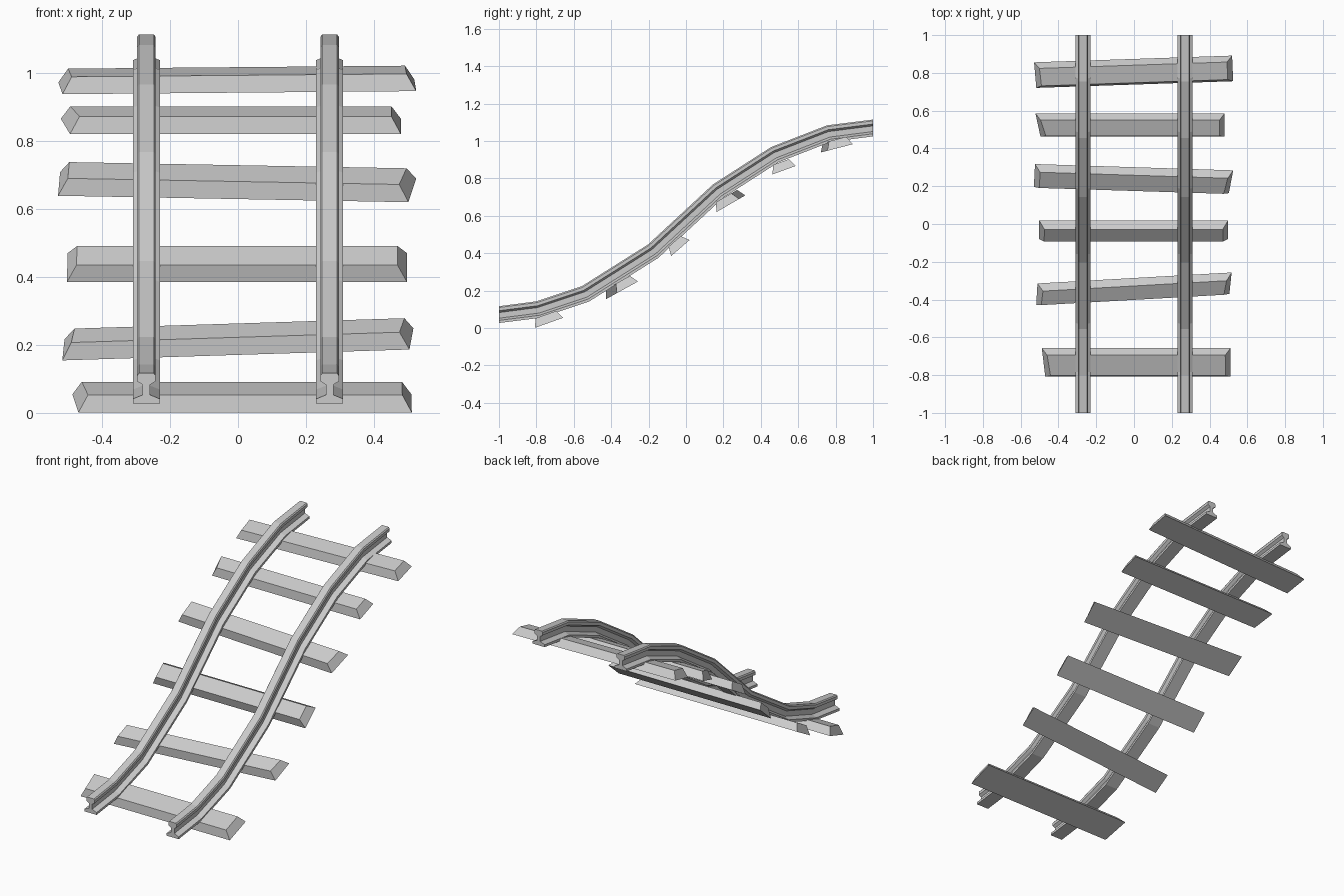
import bpy, bmesh
from math import radians, cos
from mathutils import Vector, Matrix

if "Cube" in bpy.data.objects:
    bpy.data.objects.remove(bpy.data.objects["Cube"])


def make_object(name, bm):
    bmesh.ops.recalc_face_normals(bm, faces=bm.faces)
    mesh = bpy.data.meshes.new(name)
    bm.to_mesh(mesh)
    bm.free()
    obj = bpy.data.objects.new(name, mesh)
    bpy.context.collection.objects.link(obj)
    return obj


# Rail: half profile (half width, height) mirrored, swept along the running line
HEIGHT = 0.09
HALF = [(.04, 0), (.04, .014), (.011, .026), (.011, .056),
        (.027, .066), (.027, .083), (.022, HEIGHT)]
PROFILE = HALF + [(-x, h) for x, h in reversed(HALF)]
TOP_LINE = [Vector(p) for p in [(-1, .117), (-.80, .143), (-.557, .224), (-.203, .447),
                                (.144, .768), (.455, .968), (.754, 1.084), (1, 1.115)]]


def mitre(i):
    """Up direction at a path point, lengthened to keep the rail height even."""
    if i in (0, len(TOP_LINE) - 1):
        return Vector((0, 1))
    a = (TOP_LINE[i] - TOP_LINE[i - 1]).normalized()
    b = (TOP_LINE[i + 1] - TOP_LINE[i]).normalized()
    t = (a + b).normalized()
    return Vector((-t.y, t.x)) / cos(a.angle(t))


def rail(name, cx):
    bm = bmesh.new()
    rings = []
    for i, p in enumerate(TOP_LINE):
        up = mitre(i)
        ring = []
        for x, h in PROFILE:
            q = p + up * (h - HEIGHT)
            ring.append(bm.verts.new((cx + x, q.x, q.y)))
        rings.append(ring)
    n = len(PROFILE)
    for r, s in zip(rings, rings[1:]):
        for k in range(n):
            m = (k + 1) % n
            bm.faces.new((r[k], r[m], s[m], s[k]))
    bm.faces.new(rings[0])
    bm.faces.new(rings[-1])
    make_object(name, bm)


rail("left_rail", -.27)
rail("right_rail", .27)


# Sleepers: tapered planks, tilted with the slope and laid slightly askew
def sleeper(name, y, z, pitch, yaw, width, ends, thick=.047, inset=.022, end_inset=.028):
    bm = bmesh.new()
    lf, lb, rb, rf = ends
    w = width / 2
    corners = [(lf, -w), (lb, w), (rb, w), (rf, -w)]
    low = [bm.verts.new((x, v, 0)) for x, v in corners]
    high = [bm.verts.new((x - (end_inset if x > 0 else -end_inset),
                          v - (inset if v > 0 else -inset), thick)) for x, v in corners]
    bm.faces.new(low)
    bm.faces.new(high)
    for k in range(4):
        m = (k + 1) % 4
        bm.faces.new((low[k], low[m], high[m], high[k]))
    bm.transform(Matrix.Translation((0, y, z)) @ Matrix.Rotation(radians(pitch), 4, 'X')
                 @ Matrix.Rotation(radians(yaw), 4, 'Z'))
    make_object(name, bm)


# y, z, pitch, yaw, width, end positions (left front, left back, right back, right front)
SLEEPERS = [
    (-.733, .028, 19.5, 0, .160, (-.470, -.488, .511, .512)),
    (-.342, .202, 29, 3.7, .128, (-.523, -.508, .522, .502)),
    (-.030, .428, 41, 0, .130, (-.504, -.502, .498, .498)),
    (.240, .665, 30, -2.1, .140, (-.528, -.527, .523, .505)),
    (.524, .844, 20, 0, .132, (-.495, -.522, .480, .480)),
    (.806, .961, 14.5, 2, .140, (-.520, -.527, .522, .523)),
]
for i, s in enumerate(SLEEPERS):
    sleeper(f"sleeper_{i + 1}", *s)
